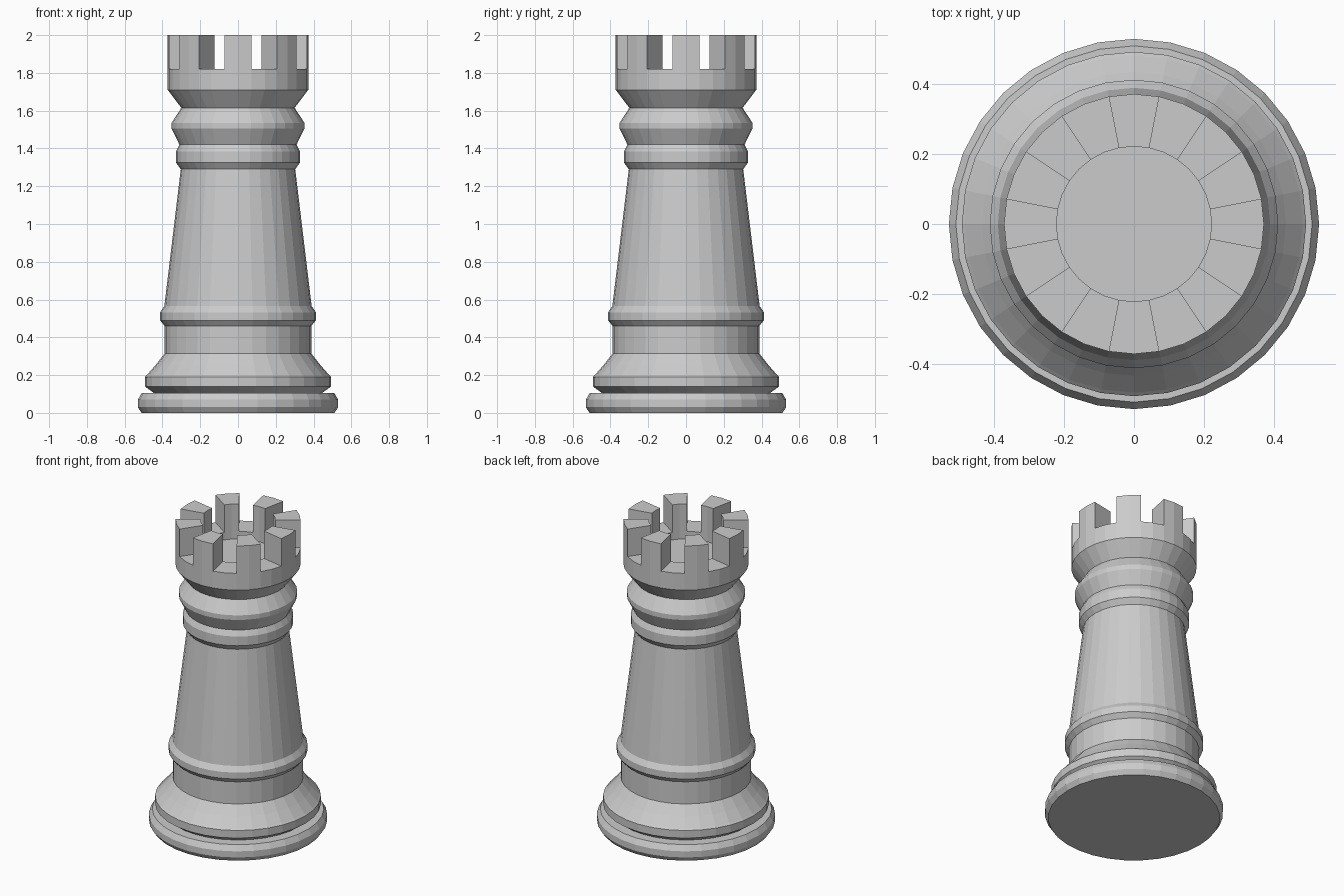
import bpy, bmesh
from math import sin, cos, tau

SIDES = 32

cube = bpy.data.objects.get("Cube")
if cube:
    bpy.data.objects.remove(cube, do_unlink=True)

# Single stone grey for the whole piece
grey = bpy.data.materials.new("stone_grey")
grey.use_nodes = True
COLOUR = (0.6, 0.6, 0.6, 1)
grey.diffuse_color = COLOUR
grey.node_tree.nodes["Principled BSDF"].inputs["Base Color"].default_value = COLOUR


def lathe(bm, profile):
    """Revolve (radius, height) points; a zero radius closes the end.
    Returns the faces of each band, in order round the axis."""
    rings = []
    for r, z in profile:
        if r == 0:
            rings.append([bm.verts.new((0, 0, z))] * SIDES)
        else:
            rings.append([bm.verts.new((r * cos(tau * i / SIDES), r * sin(tau * i / SIDES), z))
                          for i in range(SIDES)])
    bands = []
    for low, high in zip(rings, rings[1:]):
        band = []
        for i in range(SIDES):
            j = (i + 1) % SIDES
            corners = dict.fromkeys((low[i], low[j], high[j], high[i]))
            band.append(bm.faces.new(list(corners)))
        bands.append(band)
    return bands


def finish(name, bm):
    mesh = bpy.data.meshes.new(name)
    bm.to_mesh(mesh)
    bm.free()
    mesh.materials.append(grey)
    obj = bpy.data.objects.new(name, mesh)
    bpy.context.collection.objects.link(obj)


# Turned parts, each starting at the rim where the one below ends
turned = {
    "foot": [(0, 0), (0.51, 0), (0.53, 0.03), (0.53, 0.07), (0.51, 0.105), (0.445, 0.105)],
    "skirt": [(0.445, 0.105), (0.493, 0.14), (0.493, 0.19), (0.483, 0.2),
              (0.435, 0.255), (0.388, 0.315)],
    "lower_band": [(0.388, 0.315), (0.388, 0.46), (0.413, 0.49), (0.413, 0.532), (0.39, 0.565)],
    "shaft": [(0.39, 0.565), (0.303, 1.29)],
    "collar": [(0.303, 1.29), (0.328, 1.325), (0.328, 1.385), (0.31, 1.42)],
    "neck_ring": [(0.31, 1.42), (0.352, 1.505), (0.352, 1.535), (0.3, 1.615)],
}
for name, profile in turned.items():
    bm = bmesh.new()
    lathe(bm, profile)
    finish(name, bm)

# Crown: flared cup with a sunken floor, then battlements raised from its rim
bm = bmesh.new()
flare, wall, rim, well, floor = lathe(
    bm, [(0.3, 1.615), (0.372, 1.71), (0.372, 1.82), (0.222, 1.82), (0.222, 1.77), (0, 1.77)])
blocks = [f for i, f in enumerate(rim) if i % 4 in (0, 3)]
raised = bmesh.ops.extrude_face_region(bm, geom=blocks)["geom"]
bmesh.ops.translate(bm, vec=(0, 0, 0.18),
                    verts=[v for v in raised if isinstance(v, bmesh.types.BMVert)])
bmesh.ops.delete(bm, geom=[f for f in blocks if f.is_valid], context="FACES_ONLY")
finish("crown", bm)
